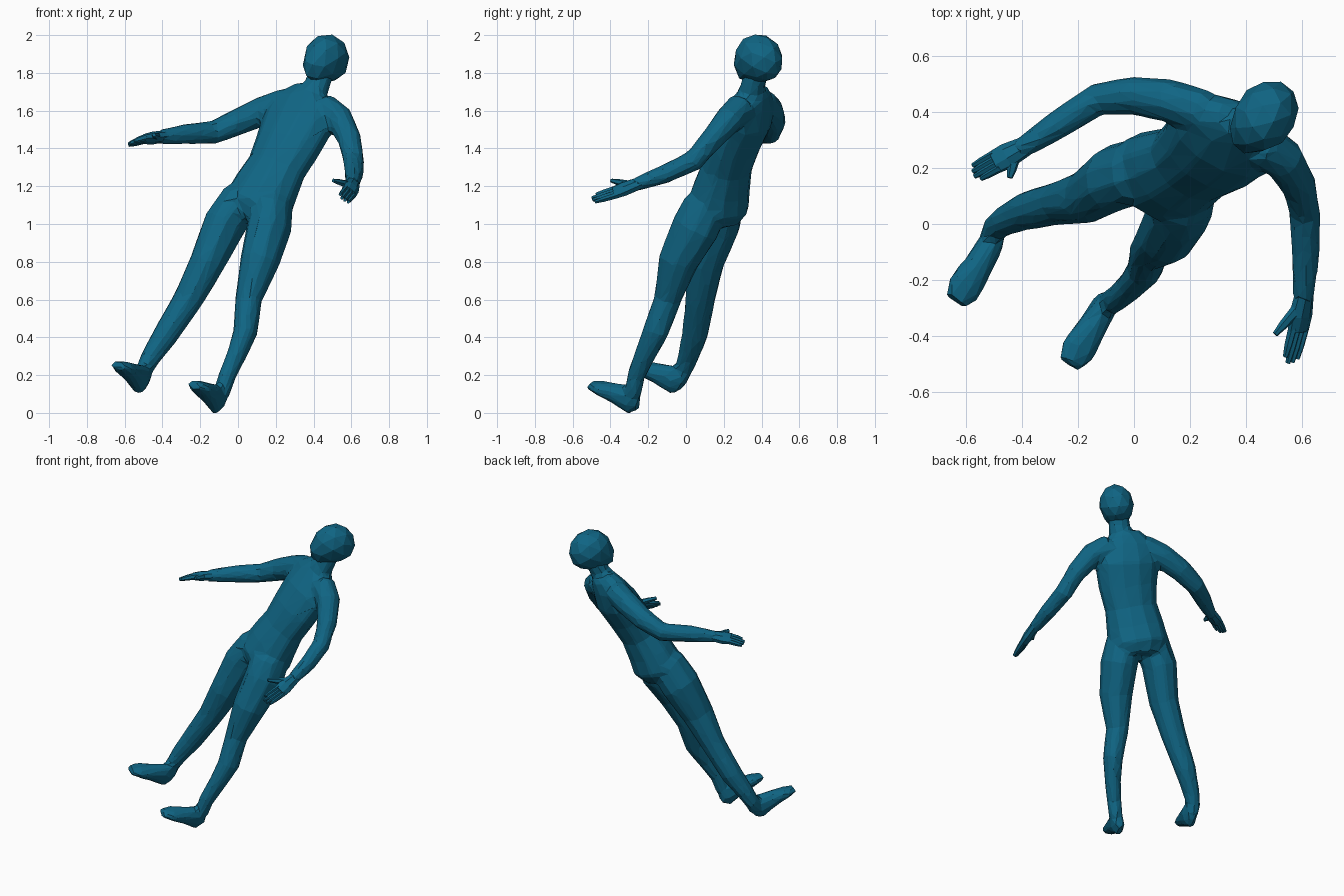
import bpy, bmesh, math
from mathutils import Vector

# Leaning body frame: side and spine directions
UP = Vector((0.42, 0.35, 0.83)).normalized()
SIDE = Vector((0.84, -0.50, -0.20))
SIDE = (SIDE - UP * SIDE.dot(UP)).normalized()

teal = bpy.data.materials.new("deep teal")
teal.diffuse_color = (0.005, 0.13, 0.23, 1)


def loft(bm, rows, width_dir, sides=10):
    """Closed tube through rows of (x, y, z, half width, half depth)."""
    pts = [Vector(r[:3]) for r in rows]
    rings = []
    for i, r in enumerate(rows):
        t = (pts[min(i + 1, len(pts) - 1)] - pts[max(i - 1, 0)]).normalized()
        u = (width_dir - t * width_dir.dot(t)).normalized()
        v = t.cross(u)
        ring = []
        for k in range(sides):
            a = 2 * math.pi * (k + 0.5) / sides
            ring.append(bm.verts.new(pts[i] + u * (r[3] * 1.04 * math.cos(a))
                                     + v * (r[4] * 1.04 * math.sin(a))))
        rings.append(ring)
    for a, b in zip(rings, rings[1:]):
        for k in range(sides):
            n = (k + 1) % sides
            bm.faces.new((a[k], a[n], b[n], b[k]))
    bm.faces.new(rings[0][::-1])
    bm.faces.new(rings[-1])


def finish(bm, name):
    bmesh.ops.recalc_face_normals(bm, faces=bm.faces[:])
    me = bpy.data.meshes.new(name)
    bm.to_mesh(me)
    bm.free()
    me.materials.append(teal)
    ob = bpy.data.objects.new(name, me)
    bpy.context.collection.objects.link(ob)
    return ob


bm = bmesh.new()

# Torso, pelvis to collar
loft(bm, [
    (0.08, 0.155, 1.015, 0.14, 0.11),
    (0.10, 0.168, 1.09, 0.187, 0.152),
    (0.145, 0.185, 1.185, 0.18, 0.138),
    (0.205, 0.215, 1.30, 0.163, 0.12),
    (0.265, 0.255, 1.42, 0.183, 0.122),
    (0.32, 0.31, 1.54, 0.20, 0.122),
    (0.355, 0.35, 1.645, 0.175, 0.092),
    (0.39, 0.365, 1.705, 0.095, 0.07)], SIDE, 12)

# Neck
loft(bm, [
    (0.37, 0.34, 1.65, 0.095, 0.078),
    (0.418, 0.355, 1.735, 0.068, 0.062),
    (0.45, 0.38, 1.82, 0.064, 0.062)], SIDE)

# Legs
loft(bm, [
    (0.165, 0.14, 1.17, 0.06, 0.065),
    (0.178, 0.10, 1.09, 0.108, 0.118),
    (0.165, 0.05, 0.98, 0.114, 0.128),
    (0.115, -0.042, 0.80, 0.102, 0.105),
    (0.055, -0.098, 0.60, 0.07, 0.07),
    (0.04, -0.16, 0.43, 0.062, 0.07),
    (-0.01, -0.22, 0.30, 0.05, 0.056),
    (-0.06, -0.266, 0.19, 0.044, 0.048),
    (-0.087, -0.28, 0.10, 0.042, 0.045)], SIDE)
loft(bm, [
    (0.065, 0.195, 1.21, 0.06, 0.065),
    (0.015, 0.19, 1.13, 0.105, 0.115),
    (-0.07, 0.165, 1.00, 0.108, 0.125),
    (-0.165, 0.10, 0.79, 0.09, 0.10),
    (-0.265, 0.076, 0.60, 0.078, 0.075),
    (-0.385, 0.047, 0.41, 0.066, 0.068),
    (-0.465, 0.01, 0.29, 0.051, 0.054),
    (-0.50, -0.015, 0.22, 0.044, 0.046),
    (-0.507, -0.04, 0.17, 0.042, 0.045)], SIDE)

# Feet, same shape at two places
FOOT = [
    (-0.088, -0.25, 0.062, 0.028, 0.048),
    (-0.105, -0.29, 0.068, 0.044, 0.078),
    (-0.15, -0.37, 0.102, 0.052, 0.055),
    (-0.20, -0.45, 0.132, 0.066, 0.037),
    (-0.232, -0.505, 0.147, 0.044, 0.022)]
for off in (Vector((0, 0, 0)), Vector((-0.405, 0.225, 0.105))):
    loft(bm, [(*(Vector(r[:3]) + off), r[3], r[4]) for r in FOOT], SIDE)

# Arms
loft(bm, [
    (0.25, 0.40, 1.64, 0.08, 0.075),
    (0.13, 0.44, 1.597, 0.078, 0.075),
    (0.00, 0.46, 1.54, 0.07, 0.066),
    (-0.13, 0.447, 1.485, 0.06, 0.057),
    (-0.28, 0.35, 1.475, 0.053, 0.05),
    (-0.42, 0.26, 1.458, 0.038, 0.035)], UP)
loft(bm, [
    (0.45, 0.29, 1.615, 0.08, 0.08),
    (0.537, 0.23, 1.557, 0.073, 0.074),
    (0.592, 0.135, 1.445, 0.062, 0.061),
    (0.612, 0.04, 1.335, 0.056, 0.056),
    (0.615, -0.11, 1.265, 0.05, 0.05),
    (0.605, -0.27, 1.208, 0.036, 0.037)], UP)

# Blend the limbs into one faceted skin
body = finish(bm, "body")
mod = body.modifiers.new("blend", 'REMESH')
mod.mode = 'VOXEL'
mod.voxel_size = 0.014
mod = body.modifiers.new("soften", 'SMOOTH')
mod.factor = 0.5
mod.iterations = 6
mod = body.modifiers.new("facets", 'DECIMATE')
mod.ratio = 0.05
bpy.context.view_layer.objects.active = body
body.select_set(True)
bpy.ops.object.convert(target='MESH')
body.data.materials.clear()
body.data.materials.append(teal)
for p in body.data.polygons:
    p.use_smooth = False
    p.material_index = 0


# Hands: flat palm, four fingers and a thumb
def hand(name, wrist, knuckle, tip, thumb_dir, thumb_tip):
    wrist, knuckle, tip = Vector(wrist), Vector(knuckle), Vector(tip)
    axis = (tip - wrist).normalized()
    w = Vector(thumb_dir)
    w = (w - axis * w.dot(axis)).normalized()
    hb = bmesh.new()
    loft(hb, [(*(wrist - axis * 0.04), 0.033, 0.03),
              (*wrist.lerp(knuckle, 0.5), 0.046, 0.031),
              (*knuckle, 0.043, 0.023)], w, 8)
    for i, reach in enumerate((0.8, 1.0, 0.98, 0.88)):
        side = w * (0.029 - 0.0195 * i)
        start = knuckle + side - axis * 0.012
        end = knuckle.lerp(tip, reach) + side
        loft(hb, [(*start, 0.013, 0.019), (*start.lerp(end, 0.6), 0.012, 0.016),
                  (*end, 0.008, 0.01)], w, 6)
    base = wrist.lerp(knuckle, 0.3) + w * 0.02
    end = Vector(thumb_tip)
    loft(hb, [(*base, 0.022, 0.02), (*base.lerp(end, 0.6), 0.017, 0.016),
              (*end, 0.01, 0.01)], axis, 6)
    finish(hb, name)


hand("right_hand", (-0.41, 0.267, 1.459), (-0.50, 0.22, 1.45), (-0.575, 0.178, 1.425),
     (0.5, -0.8, 0.35), (-0.445, 0.165, 1.472))
hand("left_hand", (0.605, -0.27, 1.208), (0.588, -0.38, 1.166), (0.558, -0.497, 1.132),
     (-0.75, 0.0, 0.65), (0.505, -0.395, 1.23))

# Head: coarse sphere with a longer jaw at the front
face = Vector((-0.48, -0.74, 0.48))
face = (face - UP * face.dot(UP)).normalized()
ear = UP.cross(face)
hb = bmesh.new()
bmesh.ops.create_icosphere(hb, subdivisions=2, radius=1.0)
for v in hb.verts:
    l, f, a = v.co
    if a < 0:
        l *= 1 + 0.2 * a
        a *= 1.06 + 0.4 * f
    v.co = (Vector((0.467, 0.385, 1.87)) + ear * (l * 0.111)
            + face * (f * 0.14) + UP * (a * 0.138))
finish(hb, "head")
